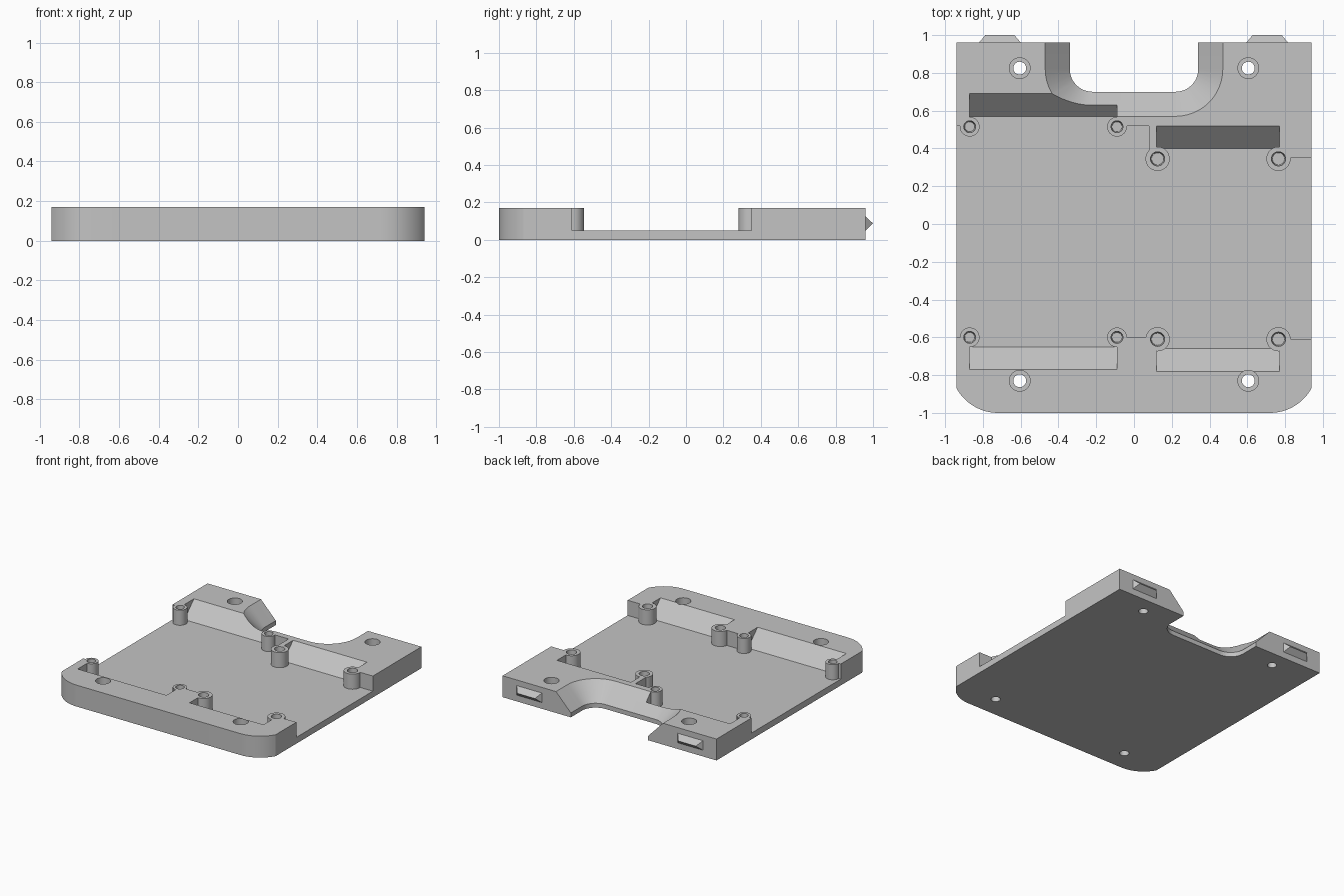
import bpy, bmesh, math
from mathutils import Vector

TOP, FLOOR = 0.17, 0.05

if "Cube" in bpy.data.objects:
    bpy.data.objects.remove(bpy.data.objects["Cube"], do_unlink=True)

grey = bpy.data.materials.new("plain_grey")
grey.use_nodes = True
grey.diffuse_color = (0.55, 0.55, 0.55, 1)
grey.node_tree.nodes["Principled BSDF"].inputs["Base Color"].default_value = (0.55, 0.55, 0.55, 1)


def loft(name, rings):
    """Solid skinned through matching rings of points, capped at both ends."""
    bm = bmesh.new()
    loops = [[bm.verts.new(p) for p in ring] for ring in rings]
    n = len(loops[0])
    for a, b in zip(loops, loops[1:]):
        for i in range(n):
            j = (i + 1) % n
            bm.faces.new((a[i], a[j], b[j], b[i]))
    bm.faces.new(loops[0][::-1])
    bm.faces.new(loops[-1])
    bmesh.ops.recalc_face_normals(bm, faces=bm.faces)
    mesh = bpy.data.meshes.new(name)
    bm.to_mesh(mesh)
    bm.free()
    mesh.materials.append(grey)
    obj = bpy.data.objects.new(name, mesh)
    bpy.context.collection.objects.link(obj)
    return obj


def prism(name, outline, z0, z1):
    return loft(name, [[(x, y, z) for x, y in outline] for z in (z0, z1)])


def arc(cx, cy, r, start, end, steps=12):
    angles = [math.radians(start + (end - start) * i / steps) for i in range(steps + 1)]
    return [(cx + r * math.cos(a), cy + r * math.sin(a)) for a in angles]


def peg(name, x, y, r0, r1, z0, z1, sides=32):
    def ring(r, z):
        return [(px, py, z) for px, py in arc(x, y, r, 0, 360, sides)[:-1]]
    return loft(name, [ring(r0, z0), ring(r1, z1)])


def combine(target, tool, operation):
    mod = target.modifiers.new(operation.lower(), "BOOLEAN")
    mod.operation, mod.object, mod.solver = operation, tool, "EXACT"
    bpy.context.view_layer.objects.active = target
    bpy.ops.object.modifier_apply(modifier=mod.name)
    bpy.data.objects.remove(tool, do_unlink=True)


# Tray body with clipped round front corners
clip = math.degrees(math.acos(0.22 / 0.25))
right_corner = arc(0.72, -0.75, 0.25, -90, -clip)
left_corner = [(-x, y) for x, y in reversed(right_corner)]
tray = prism("tray", left_corner + right_corner + [(0.94, 0.96), (-0.94, 0.96)], 0, TOP)

# Open middle bay, running out through both sides
bay = [(-1.1, -0.6), (0.5, -0.6), (0.5, -0.61), (1.1, -0.61),
       (1.1, 0.35), (0.08, 0.35), (0.08, 0.52), (-1.1, 0.52)]
combine(tray, prism("bay_cutter", bay, FLOOR, 0.3), "DIFFERENCE")

# Two board recesses with sloping ends
for x0, x1, y0, y1 in ((-0.87, -0.09, -0.65, 0.57), (0.12, 0.77, -0.66, 0.40)):
    rise = 0.2
    profile = [(y0, FLOOR), (y1, FLOOR), (y1 + rise, FLOOR + rise), (y0 - rise, FLOOR + rise)]
    cutter = loft("recess_cutter", [[(x, y, z) for y, z in profile] for x in (x0, x1)])
    combine(tray, cutter, "DIFFERENCE")


# Flared notch in the back edge
def notch_ring(grow, z):
    half = arc(0.22, 0.82, 0.12 + grow, 0, -90)
    half = [(0.34 + grow, 1.2)] + half
    return [(x, y, z) for x, y in half + [(-x, y) for x, y in reversed(half)]]


notch = loft("notch_cutter", [notch_ring(0, -0.1), notch_ring(0, 0.035), notch_ring(0.185, 0.227)])
combine(tray, notch, "DIFFERENCE")

# Hollow standoffs at the board corners
standoffs = [(x, y, 0.052, 0.032) for x in (-0.87, -0.09) for y in (-0.6, 0.515)]
standoffs += [(x, y, 0.064, 0.038) for x in (0.125, 0.765) for y in (-0.61, 0.345)]
for x, y, radius, bore in standoffs:
    combine(tray, peg("standoff", x, y, radius, radius, 0.03, TOP), "UNION")
for x, y, radius, bore in standoffs:
    combine(tray, peg("bore_cutter", x, y, bore - 0.006, bore, FLOOR, TOP + 0.01), "DIFFERENCE")

# Counterbored mounting holes
for x in (-0.605, 0.605):
    for y in (-0.83, 0.825):
        combine(tray, peg("screw_cutter", x, y, 0.034, 0.034, -0.1, 0.3), "DIFFERENCE")
        combine(tray, peg("head_cutter", x, y, 0.055, 0.055, FLOOR, 0.3), "DIFFERENCE")

bpy.ops.object.select_all(action="DESELECT")
tray.select_set(True)
bpy.context.view_layer.objects.active = tray
bpy.ops.object.shade_smooth_by_angle(angle=math.radians(30))

# Wedge-shaped catches on the back face
for name, cx in (("left_catch", 0.705), ("right_catch", -0.71)):
    bm = bmesh.new()
    for z in (0.045, 0.13):
        for side in (-1, 1):
            bm.verts.new((cx + side * 0.115, 0.955, z))
    for side in (-1, 1):
        bm.verts.new((cx + side * 0.077, 1.0, 0.0875))
    bmesh.ops.convex_hull(bm, input=bm.verts)
    bmesh.ops.recalc_face_normals(bm, faces=bm.faces)
    mesh = bpy.data.meshes.new(name)
    bm.to_mesh(mesh)
    bm.free()
    mesh.materials.append(grey)
    bpy.context.collection.objects.link(bpy.data.objects.new(name, mesh))
